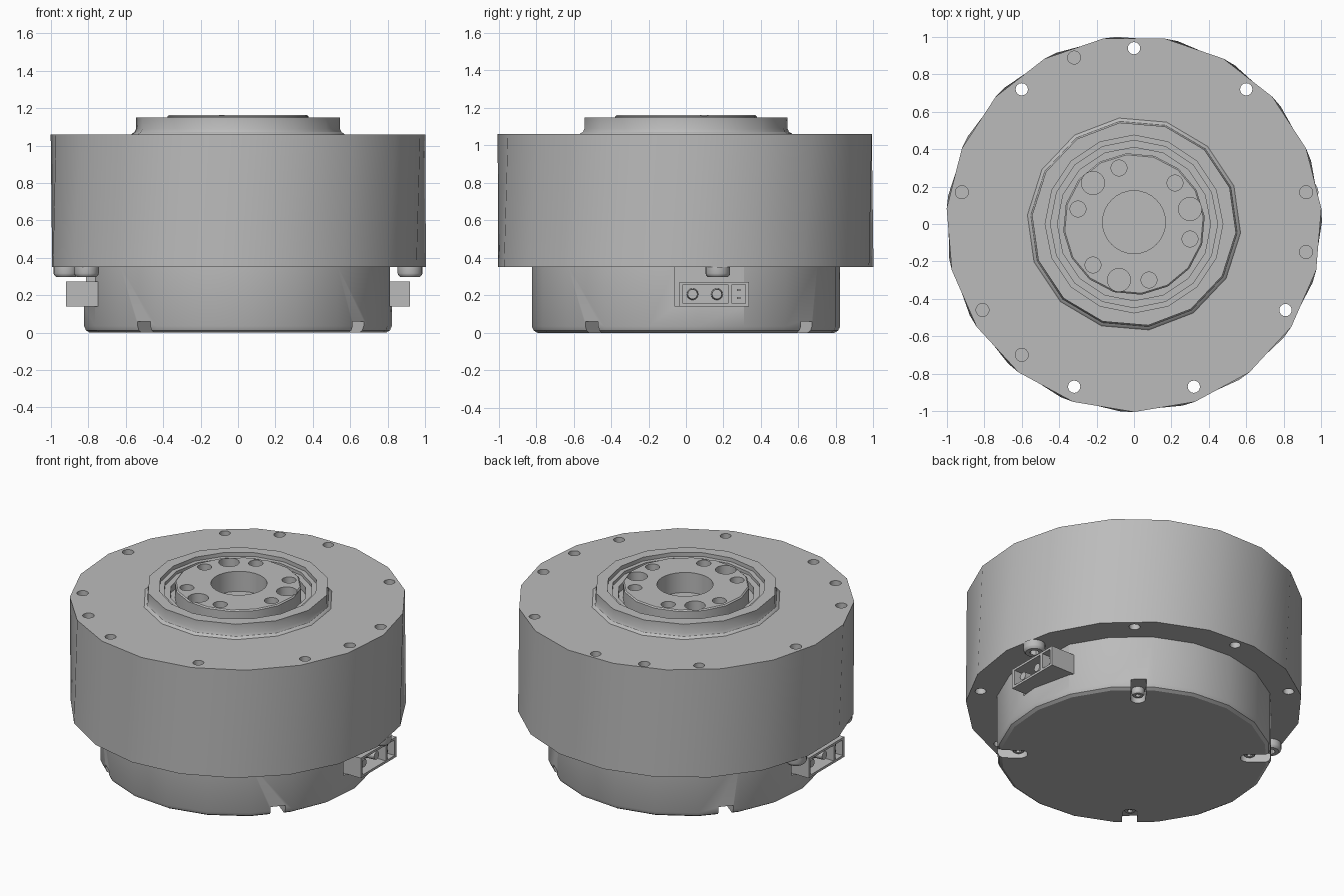
import bpy, bmesh
from math import sin, cos, tau, radians, pi
from mathutils import Matrix, Vector

if "Cube" in bpy.data.objects:
    bpy.data.objects.remove(bpy.data.objects["Cube"])

metal = bpy.data.materials.new("machined_grey")
metal.use_nodes = True
GREY = (0.5, 0.5, 0.5, 1)
metal.diffuse_color = GREY
metal.node_tree.nodes["Principled BSDF"].inputs["Base Color"].default_value = GREY


def finish(name, bm):
    bmesh.ops.recalc_face_normals(bm, faces=bm.faces)
    mesh = bpy.data.meshes.new(name)
    bm.to_mesh(mesh)
    bm.free()
    mesh.materials.append(metal)
    obj = bpy.data.objects.new(name, mesh)
    bpy.context.scene.collection.objects.link(obj)
    return obj


def lathe(name, profile, sides, start=-90, twist=0):
    """Solid of revolution; each ring may be turned a little from the last."""
    bm = bmesh.new()
    rings = []
    for k, (r, z) in enumerate(profile):
        a0 = radians(start + twist * k)
        rings.append([bm.verts.new((r * cos(a0 + tau * i / sides), r * sin(a0 + tau * i / sides), z))
                      for i in range(sides)])
    for lo, hi in zip(rings, rings[1:]):
        for i in range(sides):
            j = (i + 1) % sides
            bm.faces.new((lo[i], lo[j], hi[j], hi[i]))
    bm.faces.new(rings[0])
    bm.faces.new(rings[-1])
    return finish(name, bm)


def add_cylinder(bm, x, y, z0, z1, r, sides=16):
    m = Matrix.Translation((x, y, (z0 + z1) / 2))
    bmesh.ops.create_cone(bm, cap_ends=True, segments=sides, radius1=r, radius2=r,
                          depth=z1 - z0, matrix=m)


def add_box(bm, lo, hi, turn=0):
    lo, hi = Vector(lo), Vector(hi)
    m = (Matrix.Rotation(turn, 4, 'Z') @ Matrix.Translation((lo + hi) / 2)
         @ Matrix.Diagonal((*(hi - lo), 1)))
    bmesh.ops.create_cube(bm, size=1, matrix=m)


def cut(obj, bm):
    """Carve the cutter shapes out of the object and drop the cutter."""
    tool = finish("cutter", bm)
    tool.hide_render = True
    mod = obj.modifiers.new("cut", 'BOOLEAN')
    mod.operation = 'DIFFERENCE'
    mod.solver = 'EXACT'
    mod.use_self = True
    mod.object = tool
    bpy.context.view_layer.update()
    baked = bpy.data.meshes.new_from_object(obj.evaluated_get(bpy.context.evaluated_depsgraph_get()))
    obj.modifiers.clear()
    obj.data = baked
    bpy.data.objects.remove(tool)


def polar(r, deg):
    return r * cos(radians(deg)), r * sin(radians(deg))


# Main housing with its ring of through holes and blind holes
housing = lathe("housing", [(1.005, 0.35), (1.005, 1.06)], 19, twist=4, start=-94)
through = [(0, .94), (.6, .72), (-.6, .72), (.81, -.46), (.32, -.87), (-.32, -.87)]
screwed = [(.92, .17), (-.92, .17), (-.81, -.46)]
blind = [(.92, -.15), (-.32, .89), (-.6, -.7)]
bm = bmesh.new()
for x, y in through:
    add_cylinder(bm, x, y, 0.3, 1.2, 0.033)
for x, y in screwed + blind:
    add_cylinder(bm, x, y, 0.9, 1.2, 0.035)
add_cylinder(bm, 0, 0.01, 1.03, 1.3, 0.168, 32)
cut(housing, bm)

# Lower body with four screw slots and two connector recesses
body = lathe("lower_body", [(0.795, 0), (0.815, 0.012), (0.825, 0.035), (0.825, 0.36)], 20, start=-86)
SLOTS = [-38 + 90 * i for i in range(4)]
bm = bmesh.new()
for a in SLOTS:
    add_box(bm, (0.68, -0.045, -0.1), (1, 0.045, 0.06), radians(a))
cut(body, bm)
bm = bmesh.new()
for a in SLOTS:
    add_cylinder(bm, *polar(0.68, a), -0.1, 0.0601, 0.045, 20)
for turn in (0, pi):
    add_box(bm, (0.765, -0.06, 0.14), (1, 0.35, 0.352), turn)
cut(body, bm)

# Output collar: filleted foot, flat rim and stepped bearing seat
collar = lathe("output_collar", [(0.575, 1.055), (0.57, 1.063), (0.555, 1.072), (0.547, 1.09),
                                 (0.547, 1.15)], 14, start=-82)
seat_profiles = [(0.475, 1.125), (0.447, 1.105), (0.41, 1.07)]
for r, z in seat_profiles:
    bm = bmesh.new()
    add_cylinder(bm, 0, 0, z if r > 0.42 else 1.0, 1.3, r, 16)
    cut(collar, bm)

# Output hub with centre bore, six bolt holes and three dowel holes
hub = lathe("output_hub", [(0.38, 1.05), (0.38, 1.155), (0.372, 1.162)], 16, start=-84)
bm = bmesh.new()
add_cylinder(bm, 0, 0.01, 1.0, 1.3, 0.168, 32)
for i in range(6):
    add_cylinder(bm, *polar(0.31, 45 + 60 * i), 1.075, 1.3, 0.043)
for i in range(3):
    add_cylinder(bm, *polar(0.31, 15 + 120 * i), 1.07, 1.3, 0.062, 20)
cut(hub, bm)

parts = [housing, body, collar, hub]


def screw(name, x, y, r, z0, z1):
    """Cap screw pointing up, with a six-sided socket in its lower face."""
    obj = lathe(name, [(r * 0.8, z0), (r * 0.95, z0 + r * 0.15), (r, z0 + r * 0.3), (r, z1)], 20)
    bm = bmesh.new()
    add_cylinder(bm, 0, 0, z0 - 0.1, z0 + (z1 - z0) * 0.6, r * 0.45, 6)
    cut(obj, bm)
    obj.location = (x, y, 0)
    parts.append(obj)


for i, (x, y) in enumerate(screwed):
    screw(f"housing_screw_{i + 1}", x, y, 0.066, 0.297, 0.352)
for i, a in enumerate(SLOTS):
    screw(f"slot_screw_{i + 1}", *polar(0.69, a), 0.038, 0.02, 0.065)

# Connectors: open shell with two power pins and a small signal socket
for side, turn in (("left", 0), ("right", pi)):
    bm = bmesh.new()
    add_box(bm, (0.72, -0.035, 0.14), (0.92, 0.335, 0.272))
    shell = finish(side + "_connector", bm)
    bm = bmesh.new()
    add_box(bm, (0.80, -0.015, 0.155), (1, 0.225, 0.257))
    add_box(bm, (0.80, 0.245, 0.155), (1, 0.318, 0.257))
    cut(shell, bm)
    bm = bmesh.new()
    for y in (0.035, 0.165):
        m = Matrix.Translation((0.84, y, 0.206)) @ Matrix.Rotation(pi / 2, 4, 'Y')
        bmesh.ops.create_cone(bm, cap_ends=True, segments=16, radius1=0.032, radius2=0.026,
                              depth=0.11, matrix=m)
    for z in (0.185, 0.228):
        add_box(bm, (0.79, 0.272, z - 0.006), (0.89, 0.292, z + 0.006))
    pins = finish(side + "_connector_pins", bm)
    for obj in (shell, pins):
        obj.rotation_euler.z = turn
        parts.append(obj)

# Smooth rounded faces, keep machined edges crisp
bpy.ops.object.select_all(action='DESELECT')
for obj in parts:
    obj.select_set(True)
bpy.context.view_layer.objects.active = housing
bpy.ops.object.shade_smooth_by_angle(angle=radians(30))
